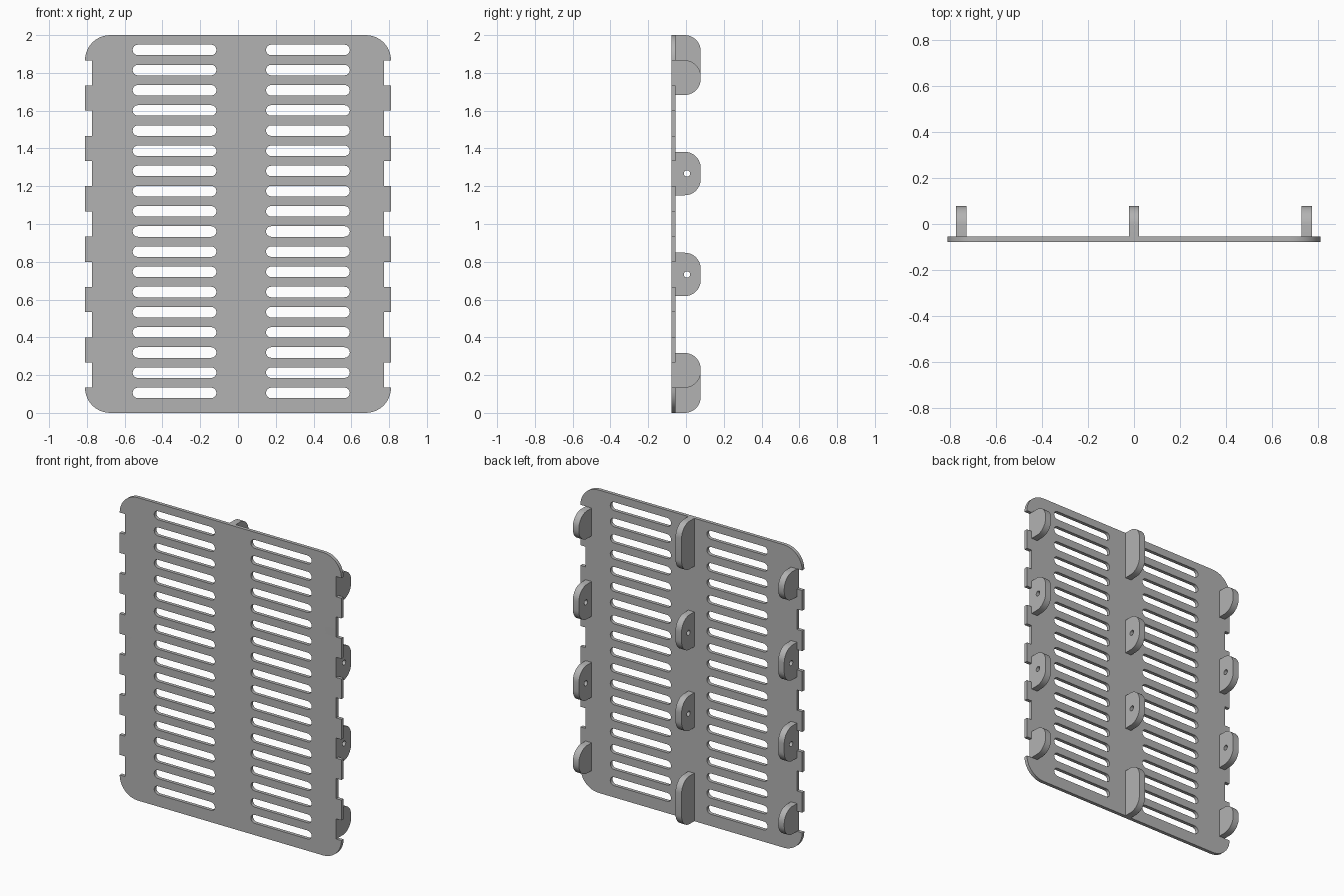
import bpy
from math import sin, cos, pi
from mathutils import Matrix

cube = bpy.data.objects.get("Cube")
if cube:
    bpy.data.objects.remove(cube)

grey = bpy.data.materials.new("plain grey")
grey.use_nodes = True
grey.diffuse_color = (0.45, 0.45, 0.45, 1)
grey.node_tree.nodes["Principled BSDF"].inputs["Base Color"].default_value = (0.45, 0.45, 0.45, 1)

FRONT, BACK, PLATE_BACK = -0.078, 0.078, -0.055
STEP = 2 / 15          # spacing of the edge notches
HALF, INNER = 0.81, 0.772


def arc(cx, cy, r, start, end, n=10):
    return [(cx + r * cos(start + (end - start) * i / n),
             cy + r * sin(start + (end - start) * i / n)) for i in range(n + 1)]


def slab(name, outlines, thickness, matrix):
    """Extrude flat outlines (the first outer, the rest holes) into a solid."""
    curve = bpy.data.curves.new(name, "CURVE")
    curve.dimensions = "2D"
    curve.fill_mode = "BOTH"
    curve.extrude = thickness / 2
    for points in outlines:
        spline = curve.splines.new("POLY")
        spline.points.add(len(points) - 1)
        for p, (x, y) in zip(spline.points, points):
            p.co = (x, y, 0, 1)
        spline.use_cyclic_u = True
    obj = bpy.data.objects.new(name, curve)
    bpy.context.collection.objects.link(obj)
    bpy.ops.object.select_all(action="DESELECT")
    obj.select_set(True)
    bpy.context.view_layer.objects.active = obj
    bpy.ops.object.convert(target="MESH")
    obj = bpy.context.object
    obj.data.transform(matrix)
    obj.data.materials.clear()
    obj.data.materials.append(grey)
    bpy.ops.object.mode_set(mode="EDIT")
    bpy.ops.mesh.select_all(action="SELECT")
    bpy.ops.mesh.remove_doubles(threshold=0.0001)
    bpy.ops.mesh.normals_make_consistent(inside=False)
    bpy.ops.object.mode_set(mode="OBJECT")
    bpy.ops.object.shade_smooth_by_angle(angle=pi / 6)
    return obj


# Panel outline: right edge with notches going up, mirrored for the left edge
r = STEP
right = arc(HALF - r, r, r, -pi / 2, 0)
for k in range(1, 14, 2):
    low, high = k * STEP, (k + 1) * STEP
    right += [(INNER, low), (INNER, high), (HALF, high)]
    if k < 13:
        right.append((HALF, high + STEP))
right += arc(HALF - r, 2 - r, r, 0, pi / 2)[1:]
outline = right + [(-x, z) for x, z in reversed(right)]

# Ventilation slots in two columns
slots = []
s = 0.028
for cx in (-0.336, 0.37):
    for i in range(18):
        z = 0.106 + i * 0.1068
        slots.append(arc(cx + 0.194, z, s, -pi / 2, pi / 2, 8)
                     + arc(cx - 0.194, z, s, pi / 2, 3 * pi / 2, 8))

upright = Matrix.Translation((0, (FRONT + PLATE_BACK) / 2, 0)) @ Matrix.Rotation(pi / 2, 4, "X")
slab("slotted_panel", [outline] + slots, PLATE_BACK - FRONT, upright)


# Rounded lugs on the back, in three columns
def lug(name, x, low, high, hole):
    r = 0.085
    root = PLATE_BACK - 0.002
    profile = ([(root, low)] + arc(BACK - r, low + r, r, -pi / 2, 0)
               + arc(BACK - r, high - r, r, 0, pi / 2) + [(root, high)])
    loops = [profile]
    if hole:
        loops.append(arc(0.005, (low + high) / 2, 0.017, 0, 2 * pi, 16)[:-1])
    sideways = Matrix(((0, 0, 1, x), (1, 0, 0, 0), (0, 1, 0, 0), (0, 0, 0, 1)))
    slab(name, loops, 0.044, sideways)


for side, x in (("right", -0.75), ("centre", 0), ("left", 0.75)):
    end = 0 if side == "centre" else STEP
    lug(side + "_bottom_lug", x, end, 0.317, False)
    lug(side + "_lower_lug", x, 0.618, 0.848, True)
    lug(side + "_upper_lug", x, 1.152, 1.382, True)
    lug(side + "_top_lug", x, 1.683, 2 - end, False)
